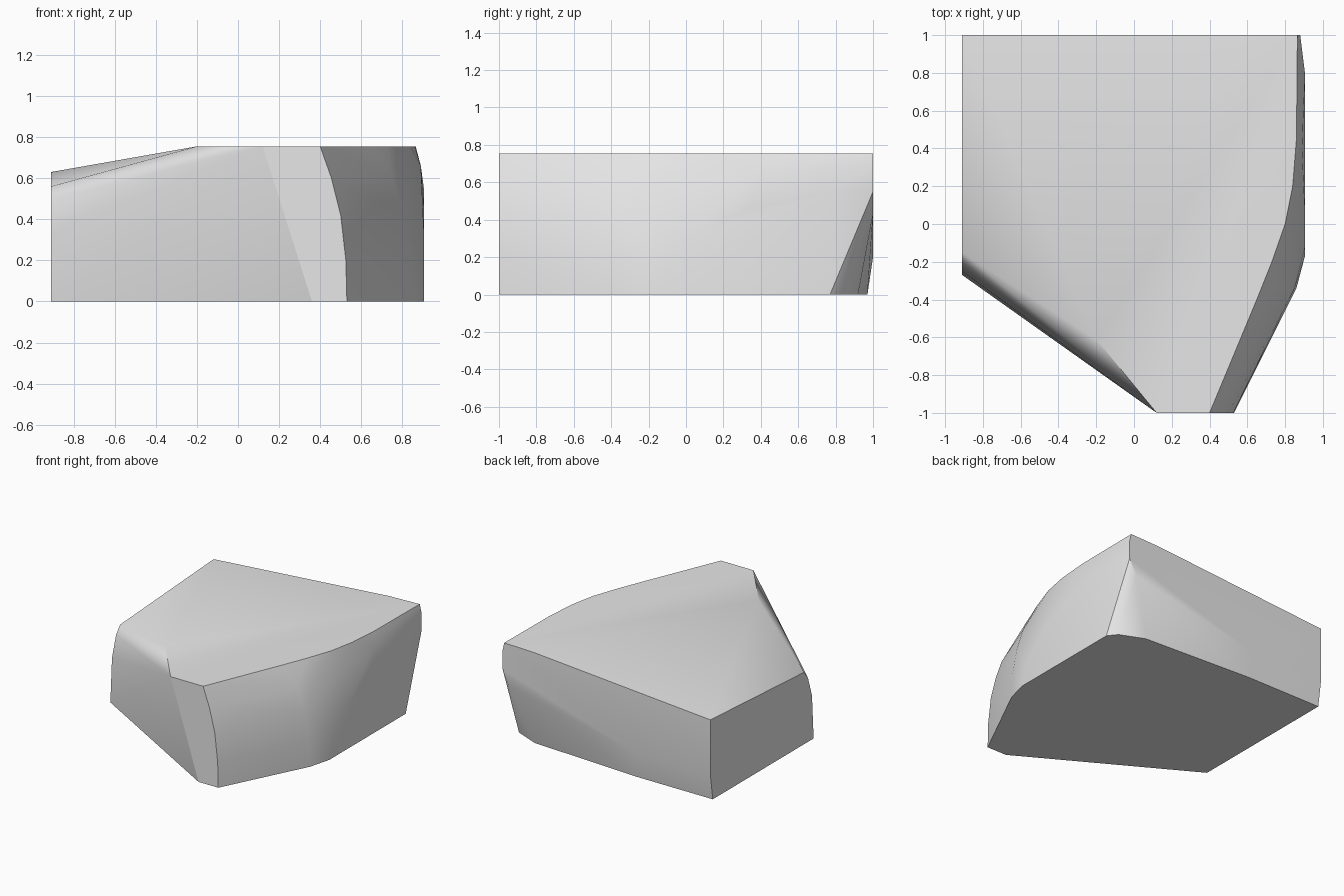
import bpy
import bmesh
from math import radians

cube = bpy.data.objects.get("Cube")
if cube:
    bpy.data.objects.remove(cube, do_unlink=True)

# Single stone grey
grey = bpy.data.materials.new("stone_grey")
grey.use_nodes = True
colour = (0.8, 0.8, 0.8, 1)
grey.diffuse_color = colour
grey.node_tree.nodes["Principled BSDF"].inputs["Base Color"].default_value = colour

TOP = 0.755
WALL = 0.905


def at_height(z, outline):
    return [(x, y, z) for x, y in outline]


def at_depth(y, outline):
    return [(x, y, z) for x, z in outline]


def at_side(x, outline):
    return [(x, y, z) for y, z in outline]


# Outlines of each face of the block; the hull closes the facets between them
corners = (
    # flat top with its curved right edge
    at_height(TOP, [(-.2, -.61), (.12, -1), (.4, -1), (.65, -.4), (.73, -.2),
                    (.8, 0), (.84, .2), (.86, .45), (.865, 1)])
    # footprint
    + at_height(0, [(-.91, .97), (-.26, .97), (.66, .92), (.85, .84), (WALL, .77),
                    (WALL, -.17), (.86, -.34), (.53, -1), (.36, -1), (-.91, -.27)])
    # bowed front end
    + at_depth(-1, [(.455, .6), (.5, .42), (.525, .2)])
    # rear face above the undercut
    + at_depth(1, [(.6, .747), (-.91, .63), (-.91, .2), (-.26, .2),
                   (.82, .43), (.88, .55), (.88, .69)])
    # rounded cut on the low side
    + at_side(-.91, [(-.15, .56), (-.2, .5), (-.25, .34)])
    # flat patch on the tall side
    + at_side(WALL, [(-.12, .15), (.05, .33), (.35, .46), (.8, .55)])
    # bulge blending the tall side into the front
    + [(.75, -.34, .6), (.81, -.34, .42), (.85, -.34, .2), (.85, 0, .57), (.89, .4, .66)]
)

bm = bmesh.new()
for corner in corners:
    bm.verts.new(corner)
bmesh.ops.convex_hull(bm, input=bm.verts[:], use_existing_faces=False)
bmesh.ops.delete(bm, geom=[v for v in bm.verts if not v.link_faces], context='VERTS')
bmesh.ops.dissolve_limit(bm, angle_limit=radians(0.5), verts=bm.verts[:], edges=bm.edges[:])
bmesh.ops.recalc_face_normals(bm, faces=bm.faces[:])

mesh = bpy.data.meshes.new("stone_block")
bm.to_mesh(mesh)
bm.free()
mesh.materials.append(grey)
stone = bpy.data.objects.new("stone_block", mesh)
bpy.context.collection.objects.link(stone)

# Soft facets, crisp main edges
bpy.ops.object.select_all(action='DESELECT')
stone.select_set(True)
bpy.context.view_layer.objects.active = stone
bpy.ops.object.shade_smooth_by_angle(angle=radians(30))
